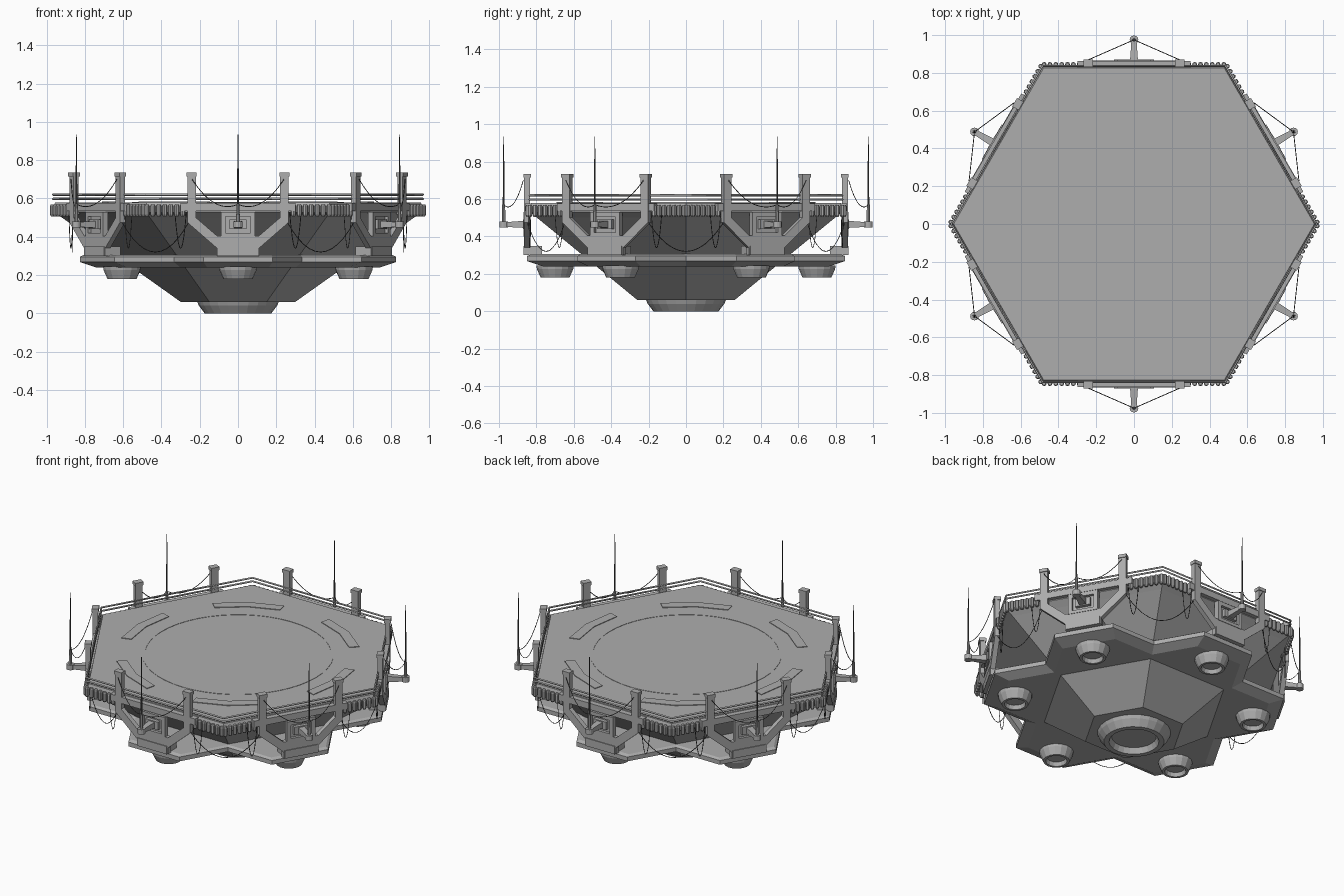
import bpy, bmesh, math
from mathutils import Vector, Matrix

if "Cube" in bpy.data.objects:
    bpy.data.objects.remove(bpy.data.objects["Cube"])

STEP = math.pi / 3


def material(name, v):
    m = bpy.data.materials.new(name)
    m.diffuse_color = (v, v, v, 1)
    m.use_nodes = True
    m.node_tree.nodes["Principled BSDF"].inputs["Base Color"].default_value = m.diffuse_color
    return m


METAL = material("dark_grey_metal", .42)
BLACK = material("black_metal", .08)


def add(name, bm, mat=METAL):
    bmesh.ops.recalc_face_normals(bm, faces=bm.faces)
    me = bpy.data.meshes.new(name)
    bm.to_mesh(me)
    bm.free()
    me.materials.append(mat)
    ob = bpy.data.objects.new(name, me)
    bpy.context.collection.objects.link(ob)
    return ob


def six(ob):
    """Repeat an object around the six sides."""
    for k in range(1, 6):
        c = ob.copy()
        c.name = f"{ob.name}_{k + 1}"
        c.rotation_euler.z = k * STEP
        bpy.context.collection.objects.link(c)


def loft(bm, rings, cap=True):
    loops = [[bm.verts.new(p) for p in r] for r in rings]
    n = len(loops[0])
    for a, b in zip(loops, loops[1:]):
        for i in range(n):
            bm.faces.new((a[i], a[(i + 1) % n], b[(i + 1) % n], b[i]))
    if cap:
        bm.faces.new(loops[0])
        bm.faces.new(loops[-1])


def circle(r, z, n, cx=0, cy=0):
    return [(cx + r * math.cos(2 * math.pi * i / n),
             cy + r * math.sin(2 * math.pi * i / n), z) for i in range(n)]


def lathe(bm, profile, n, cx=0, cy=0):
    loft(bm, [circle(r, z, n, cx, cy) for r, z in profile])


def box(bm, x0, x1, y0, y1, z0, z1):
    m = Matrix.Translation(((x0 + x1) / 2, (y0 + y1) / 2, (z0 + z1) / 2))
    bmesh.ops.create_cube(bm, size=1, matrix=m @ Matrix.Diagonal((x1 - x0, y1 - y0, z1 - z0, 1)))


def plate(bm, pts, y0, y1):
    loft(bm, [[(x, y, z) for x, z in pts] for y in (y0, y1)])


def wires(name, paths, r, mat, cyclic=False):
    cu = bpy.data.curves.new(name, 'CURVE')
    cu.dimensions = '3D'
    cu.bevel_depth = r
    cu.bevel_resolution = 0
    cu.materials.append(mat)
    for path in paths:
        s = cu.splines.new('POLY')
        s.points.add(len(path) - 1)
        for p, q in zip(s.points, path):
            p.co = (*q, 1)
        s.use_cyclic_u = cyclic
    ob = bpy.data.objects.new(name, cu)
    bpy.context.collection.objects.link(ob)
    return ob


def sag(a, b, drop, n=12):
    a, b = Vector(a), Vector(b)
    return [a.lerp(b, i / n) - Vector((0, 0, drop * 4 * (i / n) * (1 - i / n))) for i in range(n + 1)]


def turned(p, k=1):
    return Matrix.Rotation(k * STEP, 3, 'Z') @ Vector(p)


# Hexagonal hull with deck on top
bm = bmesh.new()
lathe(bm, [(.30, .06), (.92, .50), (.965, .53), (.965, .555), (.955, .58)], 6)
add("hull_and_deck", bm)

# Round foot under the hull, with a recess
bm = bmesh.new()
lathe(bm, [(.215, .065), (.205, .04), (.175, 0), (.145, 0), (.13, .035)], 24)
add("base_foot", bm)

# Star-shaped outrigger ring
outline = []
for k in range(6):
    outline += [turned(p, k) for p in ((-.335, -.58, 0), (-.18, -.85, 0), (.18, -.85, 0))]
bm = bmesh.new()
loft(bm, [[(p.x * s, p.y * s, z) for p in outline]
          for s, z in ((.90, .24), (1, .268), (1, .295), (.975, .305))])
add("outrigger_ring", bm)

# Thruster pads under the outriggers
bm = bmesh.new()
lathe(bm, [(.10, .245), (.097, .225), (.077, .18), (.062, .18), (.055, .205)], 16, 0, -.70)
six(add("thruster_pad", bm))

# Forked arm on each side, two posts joined at the foot
half = [(.11, .30), (.11, .34), (.265, .475), (.265, .715), (.22, .715), (.22, .50), (.11, .405), (.09, .405)]
bm = bmesh.new()
plate(bm, half + [(-x, z) for x, z in reversed(half)], -.865, -.835)
box(bm, -.105, .105, -.87, -.77, .30, .35)
for s in (-1, 1):
    x = s * .2425
    box(bm, x - .026, x + .026, -.87, -.83, .714, .735)
    box(bm, x - .018, x + .018, -.85, -.80, .52, .56)
six(add("forked_arm", bm))

# Framed panel between the posts
bm = bmesh.new()
box(bm, -.09, .09, -.85, -.835, .40, .53)
for s in (-1, 1):
    box(bm, s * .078 - .012, s * .078 + .012, -.868, -.845, .40, .53)
box(bm, -.09, .09, -.868, -.845, .40, .42)
box(bm, -.09, .09, -.868, -.845, .505, .53)
box(bm, -.045, .045, -.872, -.845, .44, .49)
six(add("arm_panel", bm))

# Antenna bracket
bm = bmesh.new()
loft(bm, [[(-w, y, z0), (w, y, z0), (w, y, z1), (-w, y, z1)]
          for y, w, z0, z1 in ((-.85, .022, .445, .485), (-.98, .013, .452, .475))])
lathe(bm, [(.023, .448), (.023, .48)], 12, 0, -.975)
lathe(bm, [(.010, .48), (.008, .57)], 8, 0, -.975)
six(add("antenna_bracket", bm))

# Antenna mast
bm = bmesh.new()
lathe(bm, [(.005, .565), (.004, .75), (.0015, .935)], 8, 0, -.975)
six(add("antenna_mast", bm, BLACK))

# Corner ribs along the rim, and a plain lip between them
bm = bmesh.new()
for s in (-1, 1):
    for i in range(7):
        lathe(bm, [(.008, .505), (.013, .515), (.013, .56), (.009, .568)], 8, s * (.29 + i * .031), -.845)
six(add("rim_ribs", bm))
bm = bmesh.new()
box(bm, -.30, .30, -.862, -.82, .535, .575)
six(add("rim_lip", bm))

# Hexagonal guard rails carried by the posts
for i, z in enumerate((.598, .62)):
    wires(f"guard_rail_{i + 1}", [circle(.967, z, 6)], .006, METAL, True)

# Deck markings: thin ring and six raised arc pads
bm = bmesh.new()
loft(bm, [circle(r, z, 48) for r, z in ((.54, .579), (.54, .582), (.555, .582), (.555, .579))], False)
add("landing_ring", bm)
bm = bmesh.new()
angs = [math.radians(a) for a in (-17, 0, 17)]
arc = [(.65 * math.cos(a), .65 * math.sin(a)) for a in angs]
arc += [(.71 * math.cos(a), .71 * math.sin(a)) for a in reversed(angs)]
loft(bm, [[(x, y, z) for x, y in arc] for z in (.577, .584)])
six(add("deck_arc_pad", bm))

# Slack cables: mast to posts, drape between arms, loops below the deck
paths = [sag((0, -.975, .57), (s * .24, -.87, .70), .06) for s in (-1, 1)]
paths.append(sag((.255, -.85, .48), turned((-.255, -.85, .48)), .16))
paths += [sag((s * .27, -.84, .53), (s * .33, -.83, .53), .19) for s in (-1, 1)]
six(wires("slack_cables", paths, .0022, BLACK))
